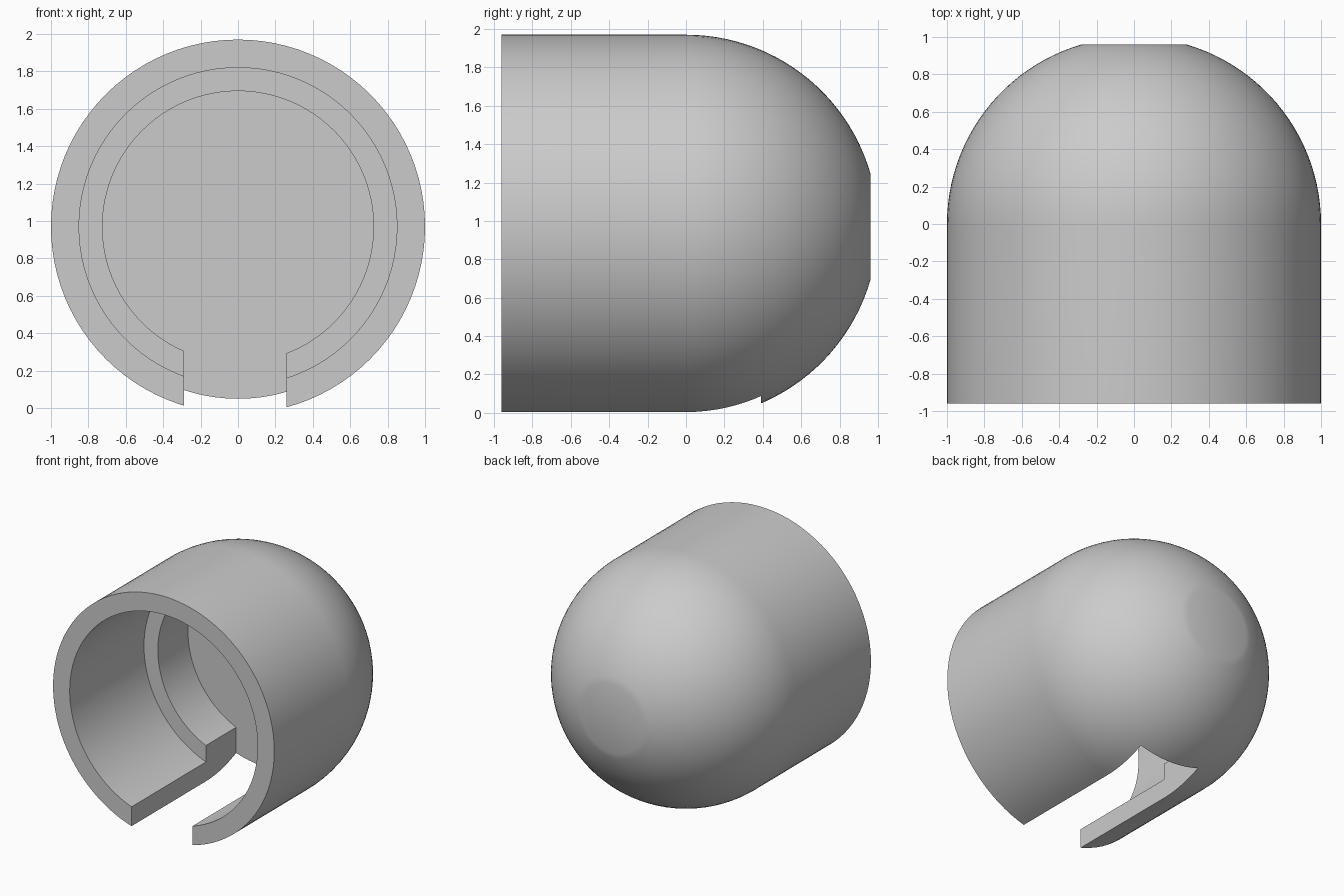
import bpy, bmesh
from math import sin, cos, pi, asin, radians
from mathutils import Matrix, Vector

cube = bpy.data.objects.get("Cube")
if cube:
    bpy.data.objects.remove(cube, do_unlink=True)

AXIS_Z = 0.97
FRONT, BACK, FLOOR, LEDGE = -0.96, 0.96, 0.39, 0.0
BORE, INNER = 0.85, 0.725
SEGMENTS, DOME_STEPS = 96, 24

grey = bpy.data.materials.new("neutral grey")
grey.use_nodes = True
colour = (0.6, 0.6, 0.6, 1)
grey.diffuse_color = colour
grey.node_tree.nodes["Principled BSDF"].inputs["Base Color"].default_value = colour


def make_object(name, bm):
    bmesh.ops.recalc_face_normals(bm, faces=bm.faces)
    mesh = bpy.data.meshes.new(name)
    bm.to_mesh(mesh)
    bm.free()
    mesh.materials.append(grey)
    obj = bpy.data.objects.new(name, mesh)
    bpy.context.collection.objects.link(obj)
    return obj


# Domed cap: profile of (radius, y), turned about the y axis
profile = [(0, FLOOR), (INNER, FLOOR), (INNER, LEDGE), (BORE, LEDGE),
           (BORE, FRONT), (1, FRONT)]
top_angle = asin(BACK)
for i in range(DOME_STEPS + 1):
    a = top_angle * i / DOME_STEPS
    profile.append((cos(a), sin(a)))
profile.append((0, BACK))

bm = bmesh.new()
verts = [bm.verts.new((r, y, AXIS_Z)) for r, y in profile]
edges = [bm.edges.new(pair) for pair in zip(verts, verts[1:])]
bmesh.ops.spin(bm, geom=verts + edges, cent=(0, 0, AXIS_Z), axis=(0, 1, 0),
               angle=2 * pi, steps=SEGMENTS, use_duplicate=False)
bmesh.ops.remove_doubles(bm, verts=bm.verts, dist=0.0005)
cap = make_object("domed_cap", bm)

# Slot along the underside, ending flush with the inner floor
low, high = Vector((-0.29, -1.2, -0.2)), Vector((0.26, FLOOR, 0.6))
bm = bmesh.new()
bmesh.ops.create_cube(bm, size=1, matrix=Matrix.Translation((low + high) / 2)
                      @ Matrix.Diagonal((*(high - low), 1)))
cutter = make_object("slot_cutter", bm)
cutter.hide_render = True

slot = cap.modifiers.new("slot", 'BOOLEAN')
slot.operation = 'DIFFERENCE'
slot.solver = 'EXACT'
slot.object = cutter

bpy.ops.object.select_all(action='DESELECT')
cap.select_set(True)
bpy.context.view_layer.objects.active = cap
bpy.ops.object.modifier_apply(modifier=slot.name)
bpy.data.objects.remove(cutter, do_unlink=True)
bpy.ops.object.shade_smooth_by_angle(angle=radians(30))
